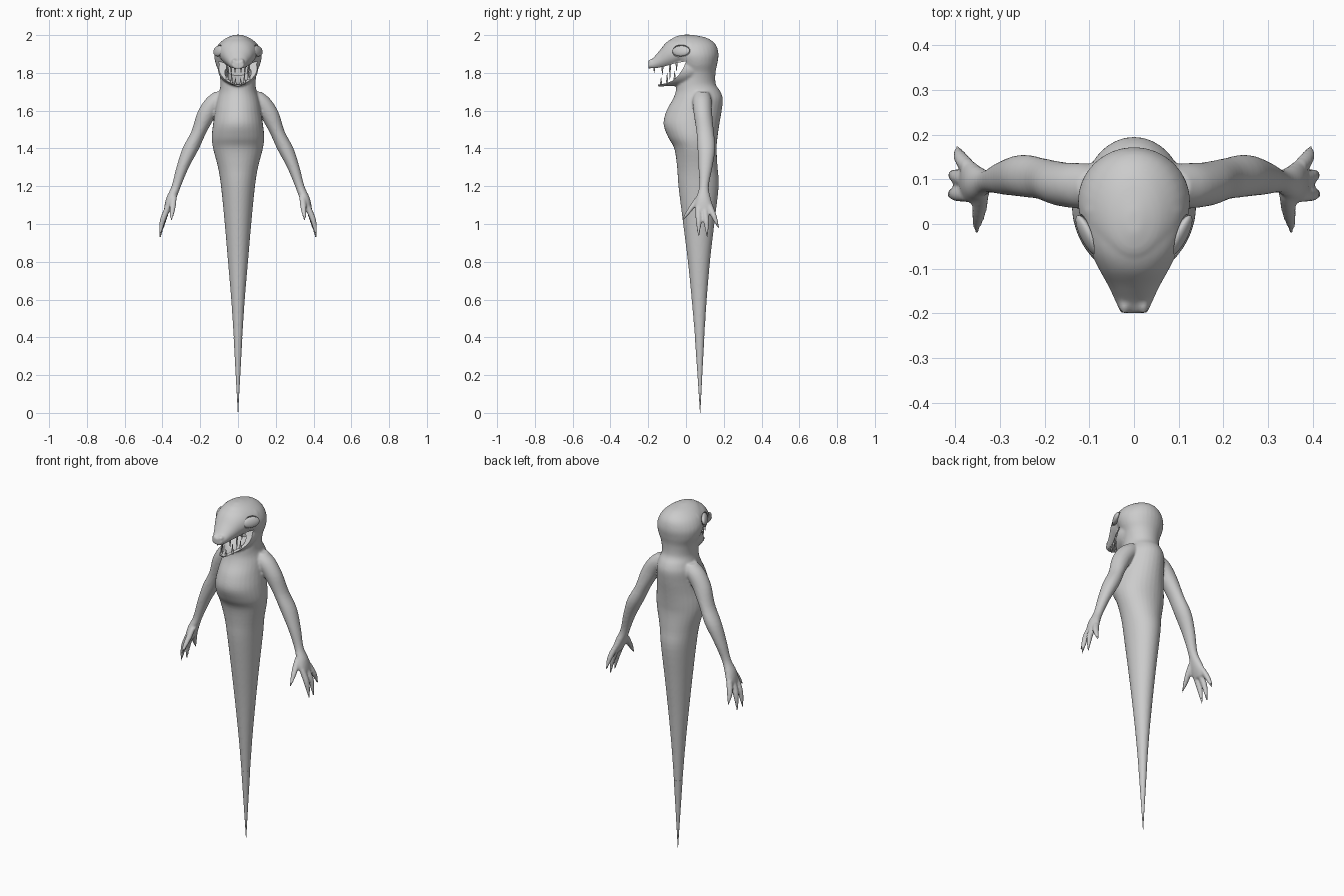
import bpy
import bmesh
import math
from mathutils import Matrix, Vector

cube = bpy.data.objects.get("Cube")
if cube:
    bpy.data.objects.remove(cube)

# Single plain grey skin
GREY = (0.6, 0.6, 0.6, 1)
skin = bpy.data.materials.new("plain grey")
skin.use_nodes = True
skin.diffuse_color = GREY
skin.node_tree.nodes["Principled BSDF"].inputs["Base Color"].default_value = GREY


def spline(rows, steps):
    """Pass a smooth curve through the rows of a loft."""
    result = []
    for i in range(len(rows) - 1):
        before, start = rows[max(i - 1, 0)], rows[i]
        end, after = rows[i + 1], rows[min(i + 2, len(rows) - 1)]
        for k in range(steps):
            t = k / steps
            result.append([
                b + t / 2 * (c - a + t * (2 * a - 5 * b + 4 * c - d
                                          + t * (3 * (b - c) + d - a)))
                for a, b, c, d in zip(before, start, end, after)])
    result.append(rows[-1])
    return result


def loft(bm, rows, axis="Z", side=1, sides=32, steps=4):
    """Elliptical rings; row = (position on axis, half width, low, high, centre x)."""
    rows = [tuple(r) if len(r) == 5 else tuple(r) + (0,) for r in rows]
    rings = []
    for pos, half, low, high, x in spline(rows, steps):
        ring = []
        for k in range(sides):
            angle = math.tau * k / sides
            px = side * x + half * math.cos(angle)
            other = (low + high) / 2 + (high - low) / 2 * math.sin(angle)
            point = (px, other, pos) if axis == "Z" else (px, pos, other)
            ring.append(bm.verts.new(point))
        rings.append(ring)
    faces = [bm.faces.new(rings[0]), bm.faces.new(rings[-1])]
    for lower, upper in zip(rings, rings[1:]):
        for k in range(sides):
            n = (k + 1) % sides
            faces.append(bm.faces.new((lower[k], lower[n], upper[n], upper[k])))
    bmesh.ops.recalc_face_normals(bm, faces=faces)


def ellipsoid(bm, matrix, radii):
    bmesh.ops.create_uvsphere(bm, u_segments=32, v_segments=16, radius=1,
                              matrix=matrix @ Matrix.Diagonal((*radii, 1)))


def finish(bm, name):
    mesh = bpy.data.meshes.new(name)
    bm.to_mesh(mesh)
    bm.free()
    obj = bpy.data.objects.new(name, mesh)
    bpy.context.scene.collection.objects.link(obj)
    mesh.materials.append(skin)
    return obj


def smooth(obj):
    bpy.ops.object.select_all(action="DESELECT")
    obj.select_set(True)
    bpy.context.view_layer.objects.active = obj
    bpy.ops.object.shade_smooth_by_angle(angle=math.radians(40))


# Tail, chest, neck and cranium as one upright loft
BODY = [
    (0, .001, .074, .076), (.2, .012, .061, .086), (.4, .023, .047, .097),
    (.6, .036, .03, .11), (.8, .053, .01, .127), (1, .07, -.015, .15),
    (1.2, .09, -.04, .173), (1.3, .106, -.047, .167), (1.4, .132, -.062, .162),
    (1.46, .139, -.095, .167), (1.53, .132, -.119, .177), (1.6, .121, -.103, .189),
    (1.66, .112, -.07, .195), (1.7, .1, -.055, .183), (1.74, .093, -.05, .158),
    (1.8, .1, -.035, .156), (1.85, .119, -.05, .166), (1.9, .125, -.077, .172),
    (1.95, .104, -.086, .157), (1.985, .062, -.07, .11), (2.002, .015, -.02, .03)]
SNOUT = [
    (.03, .115, 1.86, 1.99), (-.05, .101, 1.83, 1.988), (-.1, .079, 1.82, 1.965),
    (-.14, .057, 1.815, 1.918), (-.175, .041, 1.815, 1.878), (-.199, .03, 1.822, 1.858)]
JAW = [
    (-.149, .028, 1.727, 1.77), (-.11, .052, 1.729, 1.83), (-.06, .084, 1.73, 1.88),
    (0, .106, 1.732, 1.9), (.06, .1, 1.75, 1.9)]
ARM = [
    (1.7, .04, .05, .12, .085), (1.66, .062, .035, .135, .11),
    (1.59, .055, .04, .138, .16), (1.49, .041, .055, .147, .206),
    (1.4, .044, .061, .155, .25), (1.3, .033, .066, .14, .293),
    (1.2, .025, .07, .121, .327), (1.14, .027, .055, .13, .352),
    (1.09, .022, .047, .143, .368), (1.06, .014, .055, .135, .376)]
# Each digit: root, knuckle and tip
DIGITS = [
    [(.34, .07, 1.145), (.347, .025, 1.08), (.354, -.024, 1.012)],
    [(.37, .065, 1.09), (.398, .067, 1.02), (.416, .067, .93)],
    [(.37, .098, 1.09), (.398, .107, 1.02), (.411, .112, .93)],
    [(.368, .125, 1.1), (.388, .148, 1.04), (.396, .174, .975)]]

bm = bmesh.new()
loft(bm, BODY[1:])
loft(bm, SNOUT, "Y")
loft(bm, JAW, "Y")
for side in (1, -1):
    loft(bm, ARM, side=side)
    for digit in DIGITS:
        rows = [(z, r, y - r, y + r, x)
                for (x, y, z), r in zip(digit, (.017, .016, .004))]
        loft(bm, rows, side=side, sides=16)
    # Nostril ridges
    ellipsoid(bm, Matrix.Translation((side * .021, -.183, 1.86)), (.012, .018, .014))
body = finish(bm, "body")

# Mouth opening: a full-width wedge following the lip line
GAPE = [(.002, 1.862), (-.06, 1.85), (-.12, 1.833), (-.15, 1.827), (-.26, 1.82),
        (-.26, 1.735), (-.15, 1.737), (-.11, 1.744), (-.075, 1.756),
        (-.04, 1.786), (-.015, 1.825)]
bm = bmesh.new()
outline = bm.faces.new([bm.verts.new((-.2, y, z)) for y, z in GAPE])
extruded = bmesh.ops.extrude_face_region(bm, geom=[outline])["geom"]
bmesh.ops.translate(bm, vec=(.4, 0, 0),
                    verts=[v for v in extruded if isinstance(v, bmesh.types.BMVert)])
bmesh.ops.recalc_face_normals(bm, faces=bm.faces)
cutters = [finish(bm, "mouth_cutter")]

# Hollow inside the lower jaw and throat
bm = bmesh.new()
loft(bm, [(-.132, .016, 1.737, 1.78), (-.09, .04, 1.741, 1.81),
          (-.04, .07, 1.75, 1.85), (.03, .055, 1.785, 1.845)], "Y")
cutters.append(finish(bm, "throat_cutter"))

# Eye sockets and eyeballs
sockets, eyes = bmesh.new(), bmesh.new()
for side in (1, -1):
    out = Vector((side * .86, -.45, .25)).normalized()
    along = Vector((0, 0, 1)).cross(out).normalized()
    frame = Matrix((out, along, out.cross(along))).transposed().to_4x4()
    place = Matrix.Translation((side * .103, -.026, 1.916)) @ frame
    ellipsoid(sockets, place, (.018, .056, .034))
    ellipsoid(eyes, place, (.015, .051, .029))
cutters.append(finish(sockets, "socket_cutter"))
smooth(finish(eyes, "eyes"))

# Fuse the parts into one skin, then carve it
remesh = body.modifiers.new("fuse", "REMESH")
remesh.mode = "VOXEL"
remesh.voxel_size = .006
relax = body.modifiers.new("relax", "SMOOTH")
relax.factor = .5
relax.iterations = 6
for cutter in cutters:
    cutter.hide_render = True
    cut = body.modifiers.new(cutter.name, "BOOLEAN")
    cut.operation = "DIFFERENCE"
    cut.solver = "EXACT"
    cut.object = cutter
bpy.context.view_layer.update()
carved = bpy.data.meshes.new_from_object(
    body.evaluated_get(bpy.context.evaluated_depsgraph_get()))
body.modifiers.clear()
body.data = carved
carved.materials.clear()
carved.materials.append(skin)
for cutter in cutters:
    bpy.data.objects.remove(cutter)
smooth(body)

# Fine tail end
bm = bmesh.new()
loft(bm, BODY[:3])
smooth(finish(bm, "tail_tip"))

# Fangs: x, y, gum height, point height
FANGS = [(.016, -.168, 1.835, 1.8), (.036, -.125, 1.84, 1.79),
         (.052, -.085, 1.85, 1.765), (.06, -.05, 1.86, 1.81),
         (.014, -.132, 1.735, 1.775), (.034, -.1, 1.74, 1.8),
         (.058, -.06, 1.76, 1.81)]
bm = bmesh.new()
for x, y, gum, point in FANGS:
    for side in (1, -1):
        loft(bm, [(gum, .007, y - .007, y + .007, x),
                  (point, .001, y - .001, y + .001, x)], side=side, sides=10)
smooth(finish(bm, "teeth"))
